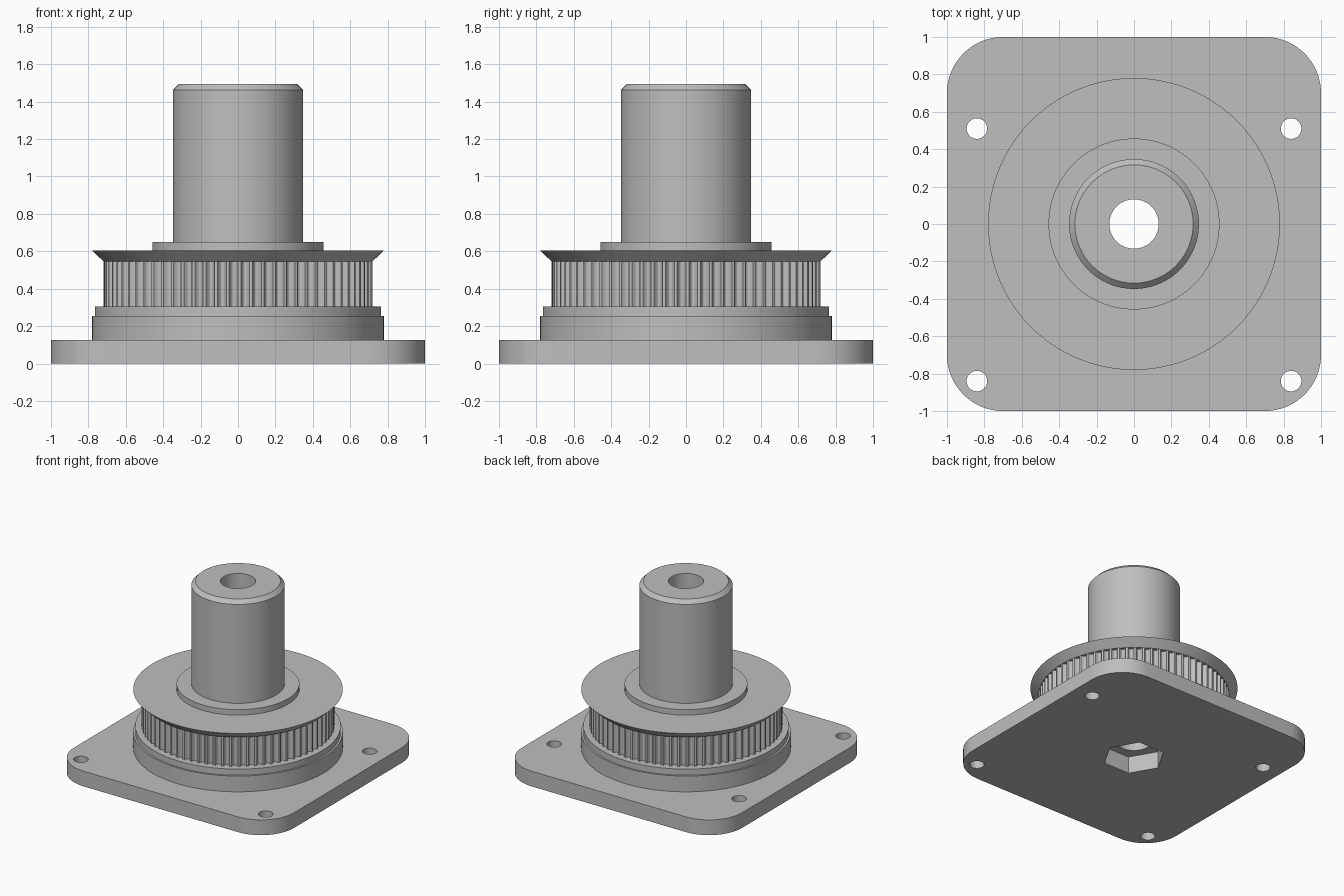
import bpy
import bmesh
from math import cos, sin, pi, radians

TEETH = 72
STEPS = 8                 # angular steps per tooth
SEGMENTS = TEETH * STEPS
BORE = 0.132
HEX = 0.235
POCKET_TOP = 0.14
PLATE_TOP = 0.125
TOOTH_TIP = 0.718

cube = bpy.data.objects.get("Cube")
if cube:
    bpy.data.objects.remove(cube, do_unlink=True)

grey = bpy.data.materials.new("plain grey")
grey.use_nodes = True
colour = (0.52, 0.52, 0.52, 1)
grey.diffuse_color = colour
grey.node_tree.nodes["Principled BSDF"].inputs["Base Color"].default_value = colour


def finish(obj):
    bpy.ops.object.select_all(action="DESELECT")
    obj.select_set(True)
    bpy.context.view_layer.objects.active = obj
    bpy.ops.object.shade_smooth_by_angle(angle=radians(25))


def tooth_radius(i):
    """Belt tooth outline: flat lands with rounded grooves between them."""
    k = i % STEPS
    groove = (0, 0, 0, 0.018, 0.025, 0.027, 0.025, 0.018)
    return TOOTH_TIP - groove[k]


def hex_radius(i):
    """Hexagon with corners on the x axis."""
    a = (2 * pi * i / SEGMENTS) % (pi / 3) - pi / 6
    return HEX * cos(pi / 6) / cos(a)


def lathe(name, profile):
    """Turn an open profile; a radius may be a function of the step."""
    bm = bmesh.new()
    rows = []
    for r, z in profile:
        row = []
        for i in range(SEGMENTS):
            a = 2 * pi * i / SEGMENTS
            radius = r(i) if callable(r) else r
            row.append(bm.verts.new((radius * cos(a), radius * sin(a), z)))
        rows.append(row)
    for low, high in zip(rows, rows[1:]):
        for i in range(SEGMENTS):
            j = (i + 1) % SEGMENTS
            bm.faces.new((low[i], low[j], high[j], high[i]))
    bmesh.ops.remove_doubles(bm, verts=bm.verts, dist=0.00001)
    mesh = bpy.data.meshes.new(name)
    bm.to_mesh(mesh)
    bm.free()
    mesh.materials.append(grey)
    obj = bpy.data.objects.new(name, mesh)
    bpy.context.collection.objects.link(obj)
    finish(obj)


def ring(cx, cy, r, n):
    return [(cx + r * cos(2 * pi * i / n), cy + r * sin(2 * pi * i / n))
            for i in range(n)]


# Mounting plate: rounded square outline, four screw holes, hex pocket
corner = 0.3
outline = []
for q, (sx, sy) in enumerate(((1, 1), (-1, 1), (-1, -1), (1, -1))):
    for s in range(17):
        a = (q + s / 16) * pi / 2
        outline.append((sx * (1 - corner) + corner * cos(a),
                        sy * (1 - corner) + corner * sin(a)))
loops = [outline, ring(0, 0, HEX, 6)]
for x in (-0.84, 0.84):
    for y in (-0.84, 0.51):
        loops.append(ring(x, y, 0.055, 32))

curve = bpy.data.curves.new("mounting_plate", "CURVE")
curve.dimensions = "2D"
curve.fill_mode = "BOTH"
curve.extrude = PLATE_TOP / 2
for loop in loops:
    spline = curve.splines.new("POLY")
    spline.points.add(len(loop) - 1)
    for point, (x, y) in zip(spline.points, loop):
        point.co = (x, y, 0, 1)
    spline.use_cyclic_u = True
curve.materials.append(grey)
plate = bpy.data.objects.new("mounting_plate", curve)
bpy.context.collection.objects.link(plate)
plate.location.z = PLATE_TOP / 2
bpy.ops.object.select_all(action="DESELECT")
plate.select_set(True)
bpy.context.view_layer.objects.active = plate
bpy.ops.object.convert(target="MESH")
plate = bpy.context.view_layer.objects.active
bm = bmesh.new()
bm.from_mesh(plate.data)
bmesh.ops.remove_doubles(bm, verts=bm.verts, dist=0.0001)
bmesh.ops.recalc_face_normals(bm, faces=bm.faces)
bm.to_mesh(plate.data)
bm.free()
finish(plate)

# Stepped round base under the belt track
lathe("base_collar", [(0.78, PLATE_TOP), (0.78, 0.255), (0.765, 0.255),
                      (0.765, 0.305), (tooth_radius, 0.305)])

# Toothed belt track with flared flange and raised hub
lathe("toothed_pulley", [(tooth_radius, 0.305), (tooth_radius, 0.545),
                         (TOOTH_TIP, 0.545), (0.78, 0.605),
                         (0.457, 0.605), (0.457, 0.65), (0.347, 0.65)])

# Chamfered shaft with its through bore
lathe("shaft", [(0.347, 0.65), (0.347, 1.463), (0.316, 1.494),
                (BORE, 1.494), (BORE, POCKET_TOP)])

# Ceiling and upper wall of the hex pocket
lathe("hex_pocket", [(BORE, POCKET_TOP), (hex_radius, POCKET_TOP),
                     (hex_radius, PLATE_TOP)])
